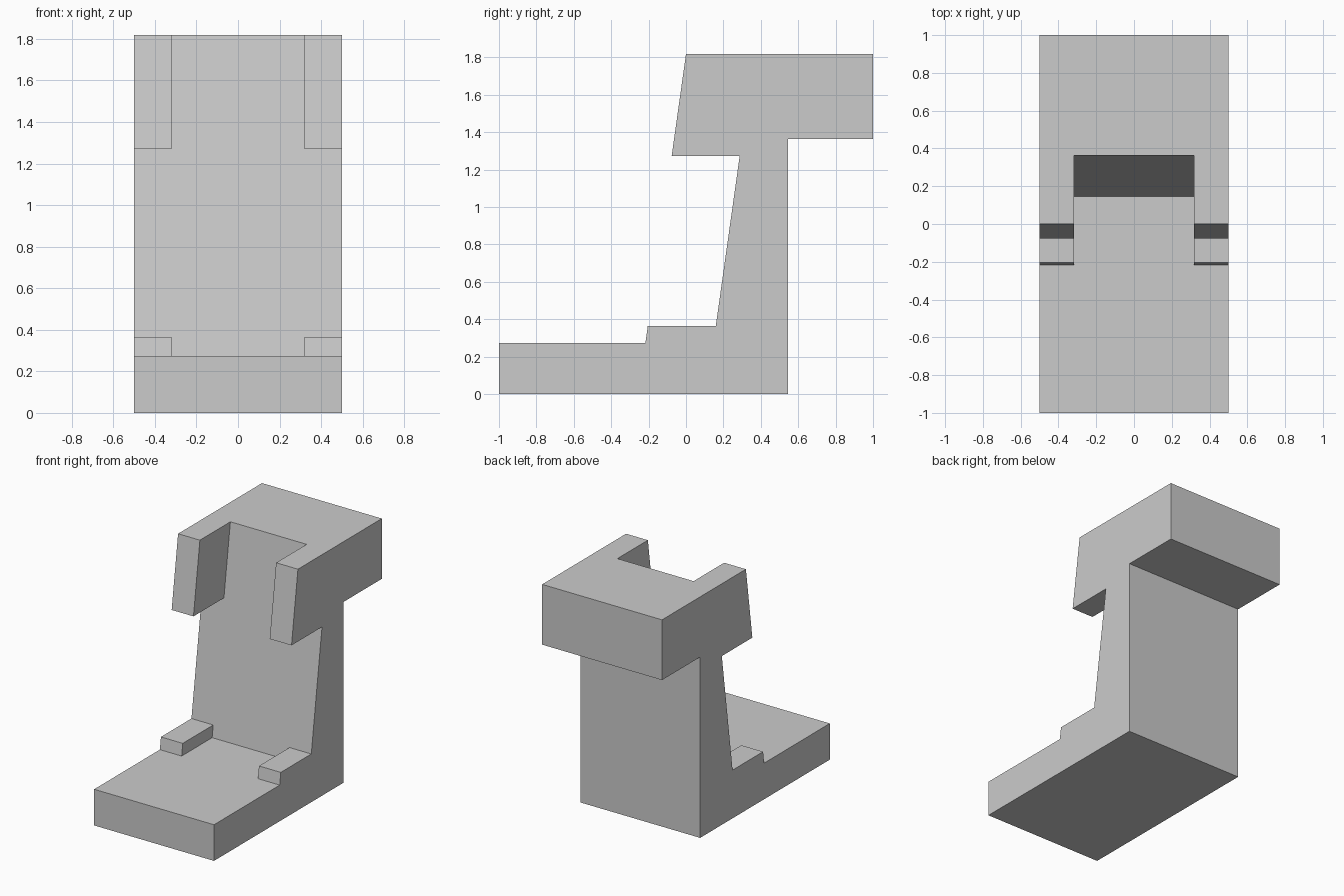
import bpy
import bmesh

cube = bpy.data.objects.get("Cube")
if cube:
    bpy.data.objects.remove(cube, do_unlink=True)

# Key levels, all multiples of one module
U = 1 / 11
FLOOR, STEP, CHEEK, UNDER, TOP = 3 * U, 4 * U, 14 * U, 15 * U, 20 * U
LEAN = 0.1405


def front(z):
    """Sloping front edge of the side cheeks."""
    return (z - TOP) * LEAN


def back(z):
    """Sloping face of the upright, parallel to the cheek fronts."""
    return front(z) + STEP


def extrude_profile(name, profile, half_width):
    """Solid made by extruding a (y, z) profile across x."""
    bm = bmesh.new()
    base = bm.faces.new([bm.verts.new((-half_width, y, z)) for y, z in profile])
    new = bmesh.ops.extrude_face_region(bm, geom=[base])["geom"]
    moved = [v for v in new if isinstance(v, bmesh.types.BMVert)]
    bmesh.ops.translate(bm, verts=moved, vec=(2 * half_width, 0, 0))
    bmesh.ops.recalc_face_normals(bm, faces=bm.faces)
    mesh = bpy.data.meshes.new(name)
    bm.to_mesh(mesh)
    bm.free()
    obj = bpy.data.objects.new(name, mesh)
    bpy.context.collection.objects.link(obj)
    return obj


# Stand: foot plate, low rails, leaning upright and overhanging head
stand = extrude_profile("stand_body", [
    (-1, 0), (6 * U, 0), (6 * U, UNDER), (1, UNDER), (1, TOP),
    (front(TOP), TOP), (front(CHEEK), CHEEK),
    (back(CHEEK), CHEEK), (back(STEP), STEP),
    (front(STEP), STEP), (front(FLOOR), FLOOR), (-1, FLOOR),
], 0.5)

# Central channel between the cheeks and between the rails
above = TOP + U
channel = extrude_profile("channel_cutter", [
    (-0.5, FLOOR), (back(FLOOR), FLOOR), (back(above), above), (-0.5, above),
], 3.5 * U)
channel.hide_render = True

cut = stand.modifiers.new("channel", 'BOOLEAN')
cut.operation = 'DIFFERENCE'
cut.solver = 'EXACT'
cut.object = channel
bpy.context.view_layer.objects.active = stand
bpy.ops.object.modifier_apply(modifier=cut.name)
bpy.data.objects.remove(channel, do_unlink=True)

# Single plain grey finish
grey = bpy.data.materials.new("plain_grey")
grey.use_nodes = True
colour = (0.6, 0.6, 0.6, 1)
grey.diffuse_color = colour
grey.node_tree.nodes["Principled BSDF"].inputs["Base Color"].default_value = colour
stand.data.materials.clear()
stand.data.materials.append(grey)
